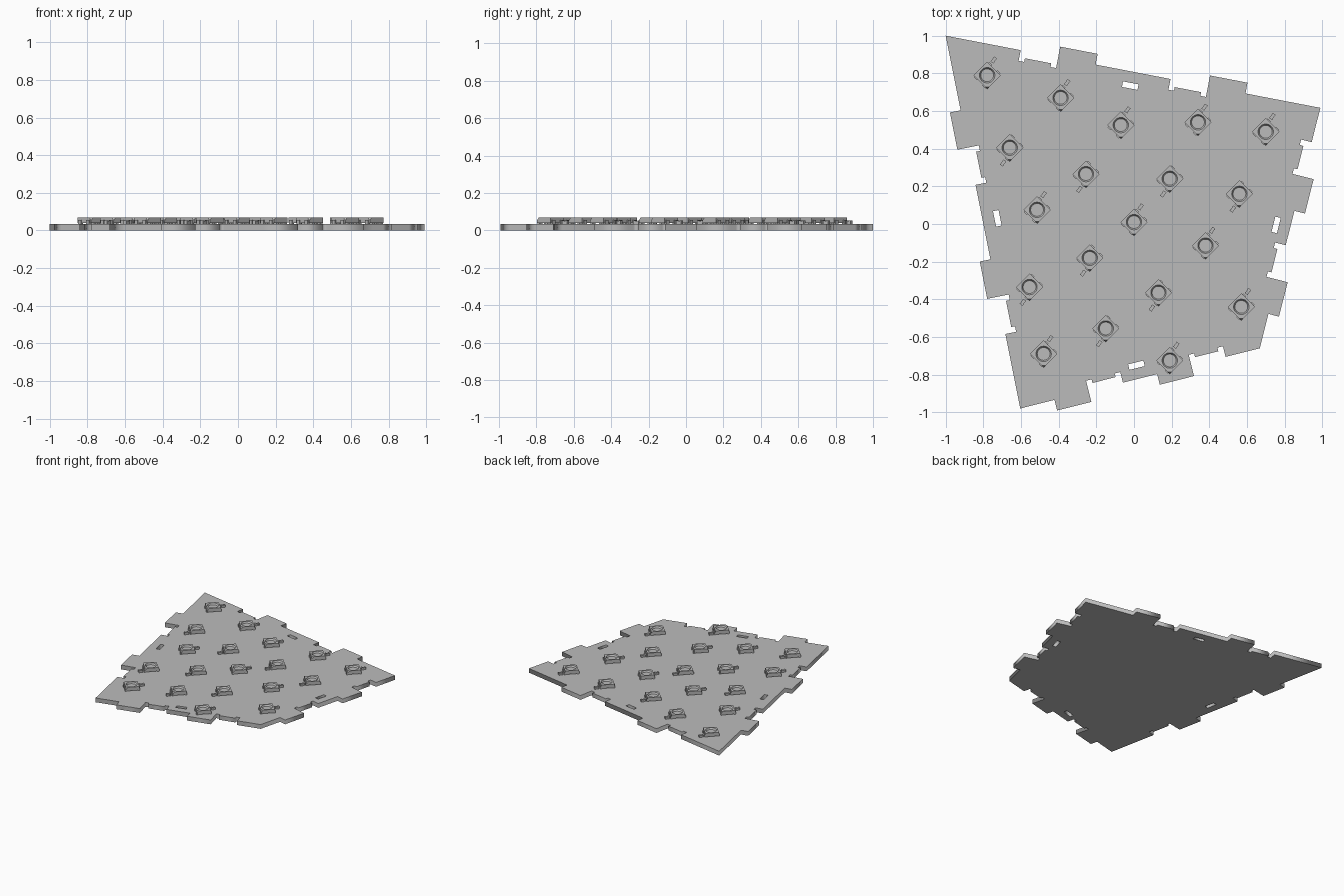
import bpy, bmesh, math
from mathutils import Vector, Matrix

old = bpy.data.objects.get("Cube")
if old:
    bpy.data.objects.remove(old, do_unlink=True)

BOARD = 0.035   # board thickness
TOP = 0.07      # top of the light packages

grey = bpy.data.materials.new("plain_grey")
grey.use_nodes = True
colour = (0.5, 0.5, 0.5, 1)
grey.diffuse_color = colour
grey.node_tree.nodes["Principled BSDF"].inputs["Base Color"].default_value = colour


def add_object(name, data, location=(0, 0, 0), angle=0):
    obj = bpy.data.objects.new(name, data)
    bpy.context.collection.objects.link(obj)
    obj.location = location
    obj.rotation_euler.z = angle
    return obj


def add_box(bm, size, centre):
    bmesh.ops.create_cube(bm, size=1,
                          matrix=Matrix.Translation(centre) @ Matrix.Diagonal((*size, 1)))


def finish_mesh(bm, name):
    bmesh.ops.recalc_face_normals(bm, faces=bm.faces[:])
    mesh = bpy.data.meshes.new(name)
    bm.to_mesh(mesh)
    bm.free()
    mesh.materials.append(grey)
    return mesh


def edge_points(start, end, flat):
    """Finger-jointed edge: flat run, recess with deeper ends, projecting tab."""
    along = end - start
    length = along.length
    along.normalize()
    outward = Vector((-along.y, along.x))
    unit = length / (3 * flat + 4)
    tab, dip, recess, gap = 0.058, 0.058, 0.038, 0.03
    points = [start]
    s = 0
    for _ in range(2):
        s += flat * unit
        e = s + unit
        profile = [(s, 0), (s, -dip), (s + gap, -dip), (s + gap, -recess),
                   (e - gap, -recess), (e - gap, -dip), (e, -dip),
                   (e, tab), (e + unit, tab), (e + unit, 0)]
        points += [start + along * a + outward * o for a, o in profile]
        s = e + unit
    return points


# Board outline with four slots, one parallel to each edge
corners = [Vector(c) for c in ((-1, 1), (0.99, 0.617), (0.668, -0.66), (-0.604, -0.98))]
slot_centres = [(-0.02, 0.735), (0.755, -0.005), (0.013, -0.75), (-0.726, 0.03)]
outline = []
loops = []
for i, corner in enumerate(corners):
    following = corners[(i + 1) % 4]
    outline += edge_points(corner, following, 1 if i in (1, 2) else 2)
    u = (following - corner).normalized()
    v = Vector((-u.y, u.x))
    c = Vector(slot_centres[i])
    loops.append([c + u * a * 0.042 + v * b * 0.015
                  for a, b in ((-1, -1), (1, -1), (1, 1), (-1, 1))])
loops.append(outline)

curve = bpy.data.curves.new("board_outline", "CURVE")
curve.dimensions = "2D"
curve.fill_mode = "BOTH"
curve.extrude = BOARD / 2
for loop in loops:
    spline = curve.splines.new("POLY")
    spline.points.add(len(loop) - 1)
    for point, p in zip(spline.points, loop):
        point.co = (p.x, p.y, 0, 1)
    spline.use_cyclic_u = True
helper = add_object("board_helper", curve)
bpy.context.view_layer.update()
evaluated = helper.evaluated_get(bpy.context.evaluated_depsgraph_get())
bm = bmesh.new()
bm.from_mesh(bpy.data.meshes.new_from_object(evaluated))
bpy.data.objects.remove(helper, do_unlink=True)
bmesh.ops.remove_doubles(bm, verts=bm.verts[:], dist=0.0001)
add_object("board", finish_mesh(bm, "board"), (0, 0, BOARD / 2))

# Light package: square body with a tapered round well
bm = bmesh.new()
N = 32
HALF = 0.051
rings = []
for radius, z, square in ((HALF, 0.041, True), (HALF, TOP, True),
                          (0.041, TOP, False), (0.034, 0.058, False)):
    ring = []
    for k in range(N):
        a = 2 * math.pi * k / N
        x, y = math.cos(a), math.sin(a)
        r = radius / max(abs(x), abs(y)) if square else radius
        ring.append(bm.verts.new((x * r, y * r, z)))
    rings.append(ring)
for low, high in zip(rings, rings[1:]):
    for k in range(N):
        j = (k + 1) % N
        bm.faces.new((low[k], low[j], high[j], high[k]))
bm.faces.new(rings[0][::-1])
bm.faces.new(rings[-1])
# Bevelled marker corner
cut = bmesh.ops.bisect_plane(bm, geom=bm.verts[:] + bm.edges[:] + bm.faces[:],
                             plane_co=(-HALF + 0.007, -HALF + 0.007, TOP),
                             plane_no=(-1, -1, 0.8), clear_outer=True)
rim = [g for g in cut["geom_cut"] if isinstance(g, bmesh.types.BMEdge)]
bmesh.ops.holes_fill(bm, edges=rim, sides=0)
# Solder legs on two opposite sides
for sx in (-1, 1):
    for sy in (-1, 1):
        add_box(bm, (0.016, 0.022, 0.02), (sx * 0.049, sy * 0.031, 0.045))
light_mesh = finish_mesh(bm, "light")

# Small chip with a raised terminal at each end
bm = bmesh.new()
add_box(bm, (0.017, 0.02, 0.016), (0, 0, BOARD + 0.008))
for s in (-1, 1):
    add_box(bm, (0.019, 0.009, 0.019), (0, s * 0.012, BOARD + 0.0095))
chip_mesh = finish_mesh(bm, "chip")

# Lights with their chip on the far side, then those with it on the near side
far_side = [(-.78, .79), (-.39, .67), (-.07, .525), (.34, .54), (.7, .49),
            (-.515, .075), (0, .01), (.38, -.115), (.57, -.44),
            (-.48, -.69), (.19, -.725)]
near_side = [(-.66, .405), (-.255, .265), (.19, .24), (.56, .16),
             (-.235, -.18), (-.555, -.335), (.13, -.365), (-.15, -.555)]
for side, places in ((1, far_side), (-1, near_side)):
    for x, y in places:
        add_object("light", light_mesh, (x, y, 0), math.radians(45))
        add_object("chip", chip_mesh, (x + side * 0.035, y + side * 0.081, 0),
                   math.radians(-35))
